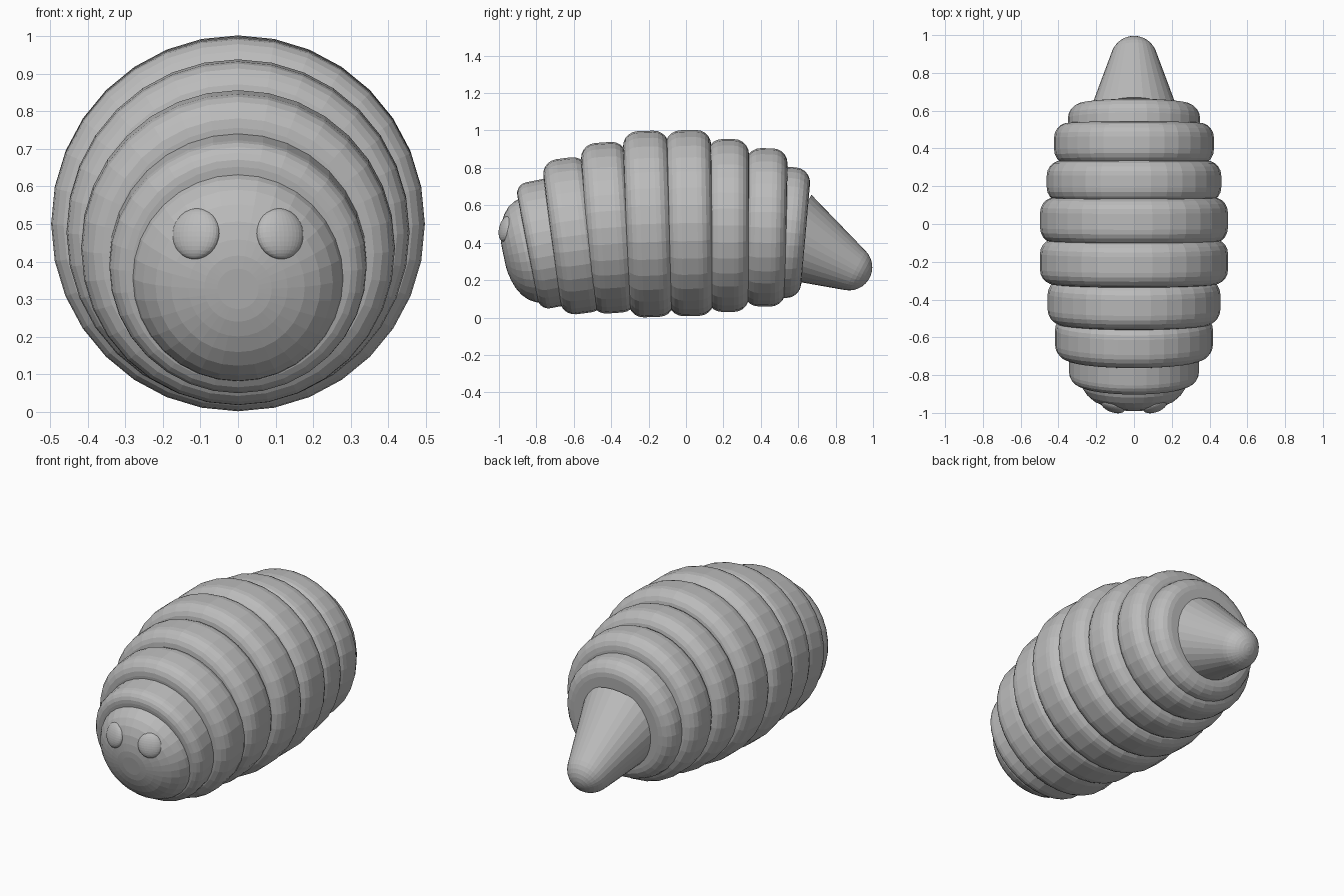
import bpy, bmesh, math
from mathutils import Matrix

if "Cube" in bpy.data.objects:
    bpy.data.objects.remove(bpy.data.objects["Cube"])

grey = bpy.data.materials.new("plain grey")
grey.diffuse_color = (0.5, 0.5, 0.5, 1)
grey.use_nodes = True
grey.node_tree.nodes["Principled BSDF"].inputs["Base Color"].default_value = grey.diffuse_color


def finish(name, bm):
    bmesh.ops.recalc_face_normals(bm, faces=bm.faces)
    me = bpy.data.meshes.new(name)
    bm.to_mesh(me)
    bm.free()
    me.materials.append(grey)
    ob = bpy.data.objects.new(name, me)
    bpy.context.collection.objects.link(ob)
    return ob


def lathe(name, profile, y, z, tilt, sides=32):
    """Revolve (distance along axis, radius) points; the axis faces -y, tipped down by tilt."""
    bm = bmesh.new()
    rings = [[bm.verts.new((r * math.cos(2 * math.pi * i / sides),
                            r * math.sin(2 * math.pi * i / sides), d))
              for i in range(sides)] for d, r in profile]
    for a, b in zip(rings, rings[1:]):
        for i in range(sides):
            j = (i + 1) % sides
            bm.faces.new((a[i], a[j], b[j], b[i]))
    bm.faces.new(rings[0])
    bm.faces.new(rings[-1])
    bm.transform(Matrix.Translation((0, y, z)) @ Matrix.Rotation(math.radians(90 + tilt), 4, 'X'))
    return finish(name, bm)


def rounded_disc(radius, half, bevel, steps=5):
    arc = [(half - bevel + bevel * math.sin(math.pi / 2 * k / steps),
            radius - bevel + bevel * math.cos(math.pi / 2 * k / steps)) for k in range(steps + 1)]
    return [(-d, r) for d, r in reversed(arc)] + arc


# Body rings: y, z, radius, half width, bevel, tilt in degrees
rings = [
    (-0.745, 0.395, 0.343, 0.105, 0.06, 11),
    (-0.600, 0.437, 0.418, 0.120, 0.08, 7.5),
    (-0.413, 0.480, 0.457, 0.122, 0.08, 4),
    (-0.200, 0.500, 0.498, 0.122, 0.08, 2),
    (0.020, 0.505, 0.497, 0.122, 0.08, 1),
    (0.225, 0.492, 0.462, 0.112, 0.08, 0),
    (0.425, 0.482, 0.423, 0.112, 0.08, -1),
    (0.530, 0.456, 0.350, 0.110, 0.08, -5),
]
for n, (y, z, r, half, bevel, tilt) in enumerate(rings, 1):
    lathe(f"body_ring_{n}", rounded_disc(r, half, bevel), y, z, tilt)

# Head: blunt dome
head = [(-0.06, 0.285), (0.04, 0.288), (0.09, 0.285), (0.125, 0.275), (0.16, 0.253),
        (0.19, 0.22), (0.213, 0.178), (0.228, 0.132), (0.237, 0.09), (0.24, 0.055)]
lathe("head", head, -0.74, 0.377, 12)

# Tail: cone running into a round tip
r, slope = 0.124, math.radians(18)
base = 0.36
tail = [(-base, (r + base * math.sin(slope)) / math.cos(slope))]
for k in range(7):
    a = slope + (math.radians(85) - slope) * k / 6
    tail.append((r * math.sin(a), r * math.cos(a)))
lathe("tail", tail, 0.872, 0.269, 152)

# Eyes: flattened balls turned outwards
for side, label in ((-1, "left"), (1, "right")):
    bm = bmesh.new()
    bmesh.ops.create_uvsphere(bm, u_segments=32, v_segments=16, radius=1)
    bm.transform(Matrix.Translation((side * 0.112, -0.964, 0.474))
                 @ Matrix.Rotation(math.radians(side * 20), 4, 'Z')
                 @ Matrix.Rotation(math.radians(-12), 4, 'X')
                 @ Matrix.Diagonal((0.066, 0.03, 0.069, 1)))
    finish(f"eye_{label}", bm)
